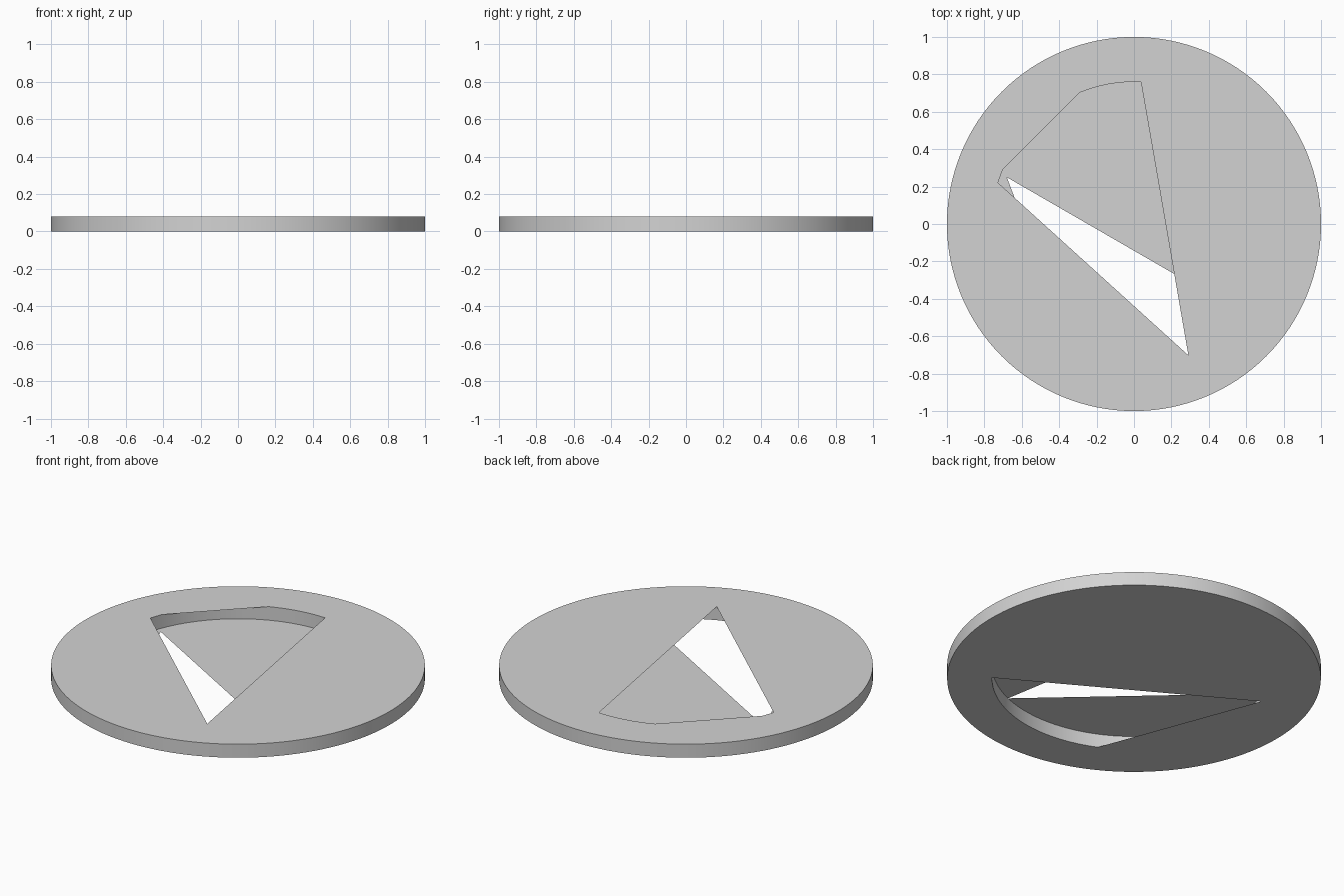
import bpy
import bmesh
from math import sin, cos, pi
from mathutils import Vector

if "Cube" in bpy.data.objects:
    bpy.data.objects.remove(bpy.data.objects["Cube"], do_unlink=True)

STEPS = 128        # segments round the disc
RIM, RECESS = 1.0, 0.76
HEIGHT = 0.08

grey = bpy.data.materials.new("light grey")
grey.use_nodes = True
colour = (0.65, 0.65, 0.65, 1)
grey.diffuse_color = colour
grey.node_tree.nodes["Principled BSDF"].inputs["Base Color"].default_value = colour


def on_circle(radius, step):
    a = 2 * pi * step / STEPS
    return Vector((radius * cos(a), radius * sin(a)))


def finish(bm, name):
    mesh = bpy.data.meshes.new(name)
    bm.to_mesh(mesh)
    bm.free()
    mesh.materials.append(grey)
    obj = bpy.data.objects.new(name, mesh)
    bpy.context.collection.objects.link(obj)
    bpy.ops.object.select_all(action='DESELECT')
    obj.select_set(True)
    bpy.context.view_layer.objects.active = obj
    bpy.ops.object.shade_smooth_by_angle(angle=pi / 6)
    return obj


def band(name, radius, facing):
    """Upright ring of faces, looking outwards (1) or inwards (-1)."""
    bm = bmesh.new()
    rows = [[bm.verts.new((*on_circle(radius, i), z)) for i in range(STEPS)]
            for z in (0, HEIGHT)]
    for i in range(STEPS):
        j = (i + 1) % STEPS
        f = bm.faces.new((rows[0][i], rows[0][j], rows[1][j], rows[1][i]))
        if facing < 0:
            f.normal_flip()
    return finish(bm, name)


def plate(name, z, opening, facing):
    """Flat round sheet with a cut opening."""
    bm = bmesh.new()
    for loop in ([on_circle(RIM, i) for i in range(STEPS)], opening):
        verts = [bm.verts.new((p.x, p.y, z)) for p in loop]
        for a, b in zip(verts, verts[1:] + verts[:1]):
            bm.edges.new((a, b))
    bmesh.ops.triangle_fill(bm, edges=bm.edges[:], use_beauty=True,
                            normal=(0, 0, facing))
    bm.normal_update()
    for f in bm.faces:
        if f.normal.z * facing < 0:
            f.normal_flip()
    return finish(bm, name)


# Openings: part arc of the recess, part straight cuts
top_opening = [on_circle(RECESS, s) for s in [*range(31, 41), 56, 58, -24]]
bottom_opening = [on_circle(RECESS, s) for s in range(-41, -13)]
bottom_opening.append(Vector((-0.68, 0.25)))

plate("top_face", HEIGHT, top_opening, 1)
plate("bottom_face", 0, bottom_opening, -1)
band("outer_rim", RIM, 1)
band("inner_wall", RECESS, -1)
